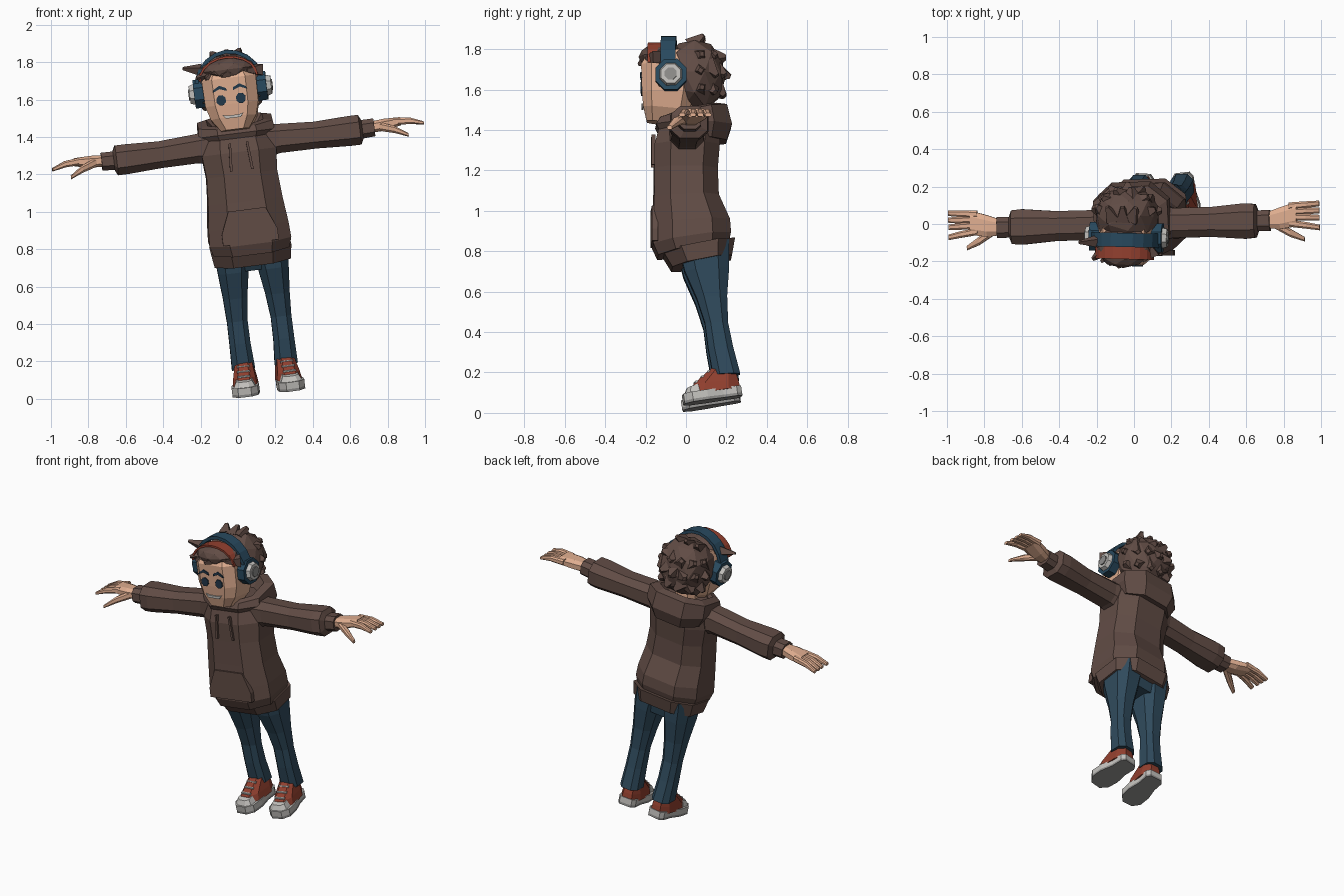
import bpy, bmesh, random
from math import sin, cos, pi, radians, copysign
from mathutils import Matrix, Vector

random.seed(4)
cube = bpy.data.objects.get("Cube")
if cube:
    bpy.data.objects.remove(cube, do_unlink=True)


def material(name, hex_code):
    srgb = [int(hex_code[i:i + 2], 16) / 255 for i in (0, 2, 4)]
    col = [((c + 0.055) / 1.055) ** 2.4 for c in srgb] + [1]
    m = bpy.data.materials.new(name)
    m.use_nodes = True
    m.diffuse_color = col
    m.node_tree.nodes["Principled BSDF"].inputs["Base Color"].default_value = col
    return m


BROWN = material("brown", "614c45")
SKIN = material("skin", "e0ae90")
DENIM = material("denim blue", "2f4a5c")
NAVY = material("headphone blue", "28495e")
RED = material("red", "93402f")
WHITE = material("light grey", "c2c0bc")
GREY = material("grey", "8f8e8c")
INK = material("dark blue", "22384a")

# Whole body leans sideways; the head turns a little more
T, R = Matrix.Translation, Matrix.Rotation
PIVOT = Vector((0, 0.01, 1.35))
BODY = T(PIVOT) @ R(radians(-7.2), 4, 'Y') @ R(radians(1.5), 4, 'Z') @ T((0, -0.01, -1.35))
HEAD = BODY @ R(radians(-3), 4, 'Z')
FLIP = {1: Matrix(), -1: Matrix.Diagonal((-1, 1, 1, 1))}
SIDES = ((1, "left"), (-1, "right"))


def finish(name, bm, mat, mtx=BODY):
    bm.transform(mtx)
    bmesh.ops.recalc_face_normals(bm, faces=bm.faces)
    me = bpy.data.meshes.new(name)
    bm.to_mesh(me)
    bm.free()
    me.materials.append(mat)
    ob = bpy.data.objects.new(name, me)
    bpy.context.collection.objects.link(ob)
    return ob


def skin_rings(bm, rings):
    loops = [[bm.verts.new(p) for p in ring] for ring in rings]
    n = len(loops[0])
    for a, b in zip(loops, loops[1:]):
        for i in range(n):
            bm.faces.new((a[i], a[(i + 1) % n], b[(i + 1) % n], b[i]))
    bm.faces.new(loops[0])
    bm.faces.new(loops[-1])


def outline(ru, rv, e, n=8):
    """Rounded box outline with flat sides."""
    k = cos(pi / n) ** e
    for i in range(n):
        a = 2 * pi * (i + 0.5) / n
        yield (ru * copysign(abs(cos(a)) ** e, cos(a)) / k,
               rv * copysign(abs(sin(a)) ** e, sin(a)) / k)


def column(name, rows, mat, mtx=BODY, e=0.75):
    """Rows: x, back y, front y, z, half width, slope."""
    bm = bmesh.new()
    skin_rings(bm, [[(x + u, (y0 + y1) / 2 + v, z + v * s)
                     for u, v in outline(w, (y1 - y0) / 2, e)]
                    for x, y0, y1, z, w, s in rows])
    return finish(name, bm, mat, mtx)


def limb(name, rows, mat, mtx=BODY, e=0.75):
    """Rows along x: x, y, z, half depth, half height."""
    bm = bmesh.new()
    skin_rings(bm, [[(x, y + u, z + v) for u, v in outline(ry, rz, e)]
                    for x, y, z, ry, rz in rows])
    return finish(name, bm, mat, mtx)


def plate(name, pts, y, depth, mat, mtx=HEAD):
    """Flat panel facing the front."""
    bm = bmesh.new()
    skin_rings(bm, [[(x, yy, z) for x, z in pts] for yy in (y, y + depth)])
    return finish(name, bm, mat, mtx)


def disc(name, x0, x1, r, mat, mtx, r2=None):
    bm = bmesh.new()
    bmesh.ops.create_cone(bm, cap_ends=True, segments=8, radius1=r, radius2=r2 or r, depth=x1 - x0)
    bm.transform(T(((x0 + x1) / 2, -0.07, 1.655)) @ R(pi / 2, 4, 'Y') @ R(pi / 8, 4, 'Z'))
    return finish(name, bm, mat, mtx)


def arch(name, y, width, rx, rz, z, thick, mat, steps=10):
    """Strip bent over the head from side to side."""
    bm = bmesh.new()
    rings = []
    for i in range(steps + 1):
        a = pi * i / steps
        rings.append([((rx + t) * cos(a), y + d, z + (rz + t) * sin(a))
                      for t, d in ((0, -width / 2), (thick, -width / 2), (thick, width / 2), (0, width / 2))])
    skin_rings(bm, rings)
    return finish(name, bm, mat, HEAD)


def tuft(bm, pos, direction, r, length):
    q = Vector(direction).to_track_quat('Z', 'Y').to_matrix().to_4x4()
    bmesh.ops.create_cone(bm, cap_ends=True, segments=4, radius1=r, radius2=r * 0.25, depth=length,
                          matrix=T(pos) @ q @ R(random.random(), 4, 'Z'))


def blob(bm, centre, radii, rough):
    made = bmesh.ops.create_icosphere(bm, subdivisions=2, radius=1)
    for v in made["verts"]:
        v.co *= random.uniform(1 - rough, 1 + rough)
        v.co = Vector(centre) + Vector(c * r for c, r in zip(v.co, radii))


# Hooded top
column("hoodie_body", [
    (0, -0.14, 0.21, 0.80, 0.205, 0.2), (0, -0.165, 0.22, 0.85, 0.22, 0.15),
    (0, -0.165, 0.215, 0.93, 0.215, 0.08), (0, -0.16, 0.16, 1.06, 0.20, 0.05),
    (0, -0.158, 0.155, 1.2, 0.19, 0), (0, -0.158, 0.165, 1.32, 0.2, 0),
    (0, -0.13, 0.17, 1.42, 0.18, 0), (0, -0.09, 0.12, 1.46, 0.11, 0)], BROWN)
column("hoodie_hem", [(0, -0.07, 0.225, 0.735, 0.205, 0.2),
                      (0, -0.115, 0.24, 0.815, 0.217, 0.2)], BROWN)
column("hood", [(0, -0.12, 0.2, 1.35, 0.17, -0.05), (0, -0.15, 0.225, 1.42, 0.205, 0.0),
                (0, -0.13, 0.2, 1.485, 0.2, 0.2), (0, -0.11, 0.15, 1.495, 0.15, 0.25),
                (0, -0.08, 0.1, 1.43, 0.1, 0.2)], BROWN)
plate("pocket", [(-0.15, 0.83), (0.15, 0.83), (0.15, 0.89), (0.1, 1.01), (-0.1, 1.01), (-0.15, 0.89)],
      -0.172, 0.03, BROWN, BODY)

for s, side in SIDES:
    M = BODY @ FLIP[s]
    plate(side + "_drawstring", [(0.04, 1.37), (0.053, 1.37), (0.064, 1.22), (0.05, 1.22)],
          -0.172, 0.02, BROWN, M)
    # Arm
    limb(side + "_sleeve", [(0.1, 0.005, 1.36, 0.1, 0.1), (0.22, 0, 1.365, 0.08, 0.078),
                            (0.42, 0, 1.358, 0.08, 0.072), (0.6, 0, 1.357, 0.095, 0.08),
                            (0.655, 0, 1.357, 0.09, 0.08), (0.67, 0, 1.357, 0.055, 0.05)], BROWN, M)
    limb(side + "_cuff", [(0.65, 0, 1.357, 0.055, 0.05), (0.735, 0, 1.36, 0.056, 0.048)], BROWN, M)
    # Hand
    limb(side + "_palm", [(0.71, 0, 1.362, 0.04, 0.03), (0.79, 0.01, 1.367, 0.058, 0.032),
                          (0.88, 0.03, 1.375, 0.065, 0.022)], SKIN, M)
    for name, base, tip in (("index", -0.018, -0.045), ("middle", 0.015, 0.008),
                            ("ring", 0.045, 0.046), ("little", 0.074, 0.084)):
        limb(f"{side}_{name}_finger", [(0.84, base, 1.377, 0.019, 0.02),
                                       (0.93, (base + tip) / 2, 1.371, 0.018, 0.017),
                                       (1.0, tip, 1.35, 0.015, 0.009)], SKIN, M)
    limb(side + "_thumb", [(0.76, -0.02, 1.362, 0.024, 0.024), (0.84, -0.07, 1.335, 0.022, 0.02),
                           (0.91, -0.105, 1.297, 0.012, 0.01)], SKIN, M)
    # Leg
    column(side + "_trouser_leg", [
        (0.115, 0.13, 0.265, 0.165, 0.062, 0.05), (0.118, 0.105, 0.23, 0.3, 0.056, 0),
        (0.118, 0.09, 0.205, 0.42, 0.055, 0), (0.114, 0.05, 0.2, 0.55, 0.065, 0.1),
        (0.108, -0.01, 0.21, 0.69, 0.082, 0.1), (0.1, -0.04, 0.21, 0.82, 0.1, 0.15)], DENIM, M)
    # Shoe, modelled flat then tipped onto its toe
    S = M @ T((0.117, 0.13, 0.037)) @ R(radians(9), 4, 'X') @ R(radians(5), 4, 'Z')
    foot = [(0.035, -0.145), (0.07, -0.105), (0.074, -0.03), (0.058, 0.05), (0.058, 0.12), (0.04, 0.145)]
    foot += [(-x, y) for x, y in reversed(foot)]
    for part, z0, z1, mat in (("outsole", 0, 0.014, GREY), ("sole", 0.014, 0.05, WHITE)):
        bm = bmesh.new()
        skin_rings(bm, [[(x, y, z) for x, y in foot] for z in (z0, z1)])
        finish(f"{side}_shoe_{part}", bm, mat, S)
    column(side + "_shoe_upper", [(0, -0.11, 0.14, 0.04, 0.066, 0), (0, -0.085, 0.138, 0.085, 0.06, -0.05),
                                  (0, -0.01, 0.13, 0.135, 0.05, -0.1),
                                  (0, 0.03, 0.125, 0.165, 0.046, 0)], RED, S)
    column(side + "_shoe_toe_cap", [(0, -0.138, -0.04, 0.045, 0.06, 0),
                                    (0, -0.118, -0.05, 0.085, 0.042, 0.2)], WHITE, S)
    for k in range(3):
        limb(f"{side}_lace_{k}", [(x, -0.07 + 0.035 * k, 0.1 + 0.021 * k, 0.008, 0.006)
                                  for x in (-0.034, 0.034)], WHITE, S)

column("trouser_seat", [(0, 0.02, 0.19, 0.69, 0.12, 0.1), (0, -0.05, 0.21, 0.82, 0.19, 0.15)], DENIM)

# Head
column("neck", [(0, -0.07, 0.07, 1.38, 0.07, 0), (0, -0.08, 0.06, 1.52, 0.07, 0)], SKIN)
column("face", [(0, -0.195, -0.03, 1.435, 0.075, -0.1), (0, -0.21, 0.02, 1.5, 0.122, -0.1),
                (0, -0.216, 0.04, 1.58, 0.143, 0), (0, -0.22, 0.05, 1.72, 0.146, 0),
                (0, -0.18, 0.04, 1.79, 0.11, 0)], SKIN, HEAD, 0.55)
for s, side in SIDES:
    M = HEAD @ FLIP[s]
    hexagon = [(0.053 + 0.027 * cos(pi * i / 4 + pi / 8), 1.605 + 0.029 * sin(pi * i / 4 + pi / 8))
               for i in range(8)]
    plate(side + "_eye", hexagon, -0.224, 0.009, INK, M)
    plate(side + "_eyebrow", [(0.018, 1.652), (0.055, 1.666), (0.092, 1.65), (0.088, 1.664),
                              (0.055, 1.684), (0.02, 1.668)], -0.225, 0.009, INK, M)
    # Headphone cup
    disc(side + "_ear_pad", 0.14, 0.195, 0.083, NAVY, M)
    disc(side + "_ear_cup", 0.195, 0.22, 0.06, WHITE, M, 0.052)
    disc(side + "_ear_cup_centre", 0.22, 0.226, 0.032, GREY, M)
plate("mouth", [(-0.058, 1.527), (-0.04, 1.505), (0.04, 1.505), (0.058, 1.527), (0.03, 1.52), (-0.03, 1.52)],
      -0.22, 0.009, WHITE)
arch("headphone_band", -0.085, 0.075, 0.172, 0.19, 1.66, 0.02, NAVY)
arch("red_headband", -0.15, 0.075, 0.148, 0.105, 1.72, 0.012, RED)

# Hair: two rough masses with pointed locks
bm = bmesh.new()
blob(bm, (0, 0.045, 1.67), (0.172, 0.16, 0.185), 0.07)
blob(bm, (0, -0.115, 1.765), (0.148, 0.125, 0.066), 0.04)
for ring_z, count in ((-0.45, 6), (0.05, 7), (0.5, 6)):
    for i in range(count):
        a = pi * (i + 0.5) / count
        flat = (1 - ring_z ** 2) ** 0.5
        d = Vector((cos(a) * flat, sin(a) * flat, ring_z))
        p = Vector((d.x * 0.155, 0.04 + d.y * 0.145, 1.67 + d.z * 0.17))
        tuft(bm, p, d + Vector((random.uniform(-.6, .6), 0, random.uniform(-.7, .5))), 0.06, 0.075)
for x in (-0.07, 0.0, 0.06):
    tuft(bm, (x, 0.06, 1.84), (x * 4, 0.6, 0.5), 0.05, 0.08)
for i in range(7):
    x = -0.135 + 0.045 * i
    tuft(bm, (x, -0.205 + abs(x) * 0.3, 1.745), (-0.6, -0.5, random.uniform(-.5, .3)), 0.042, 0.09)
tuft(bm, (-0.19, -0.1, 1.79), (-1, -0.1, 0.2), 0.035, 0.1)
for s in (1, -1):
    tuft(bm, (0.143 * s, -0.12, 1.67), (0.1 * s, -0.1, -1), 0.026, 0.14)
finish("hair", bm, BROWN, HEAD)
